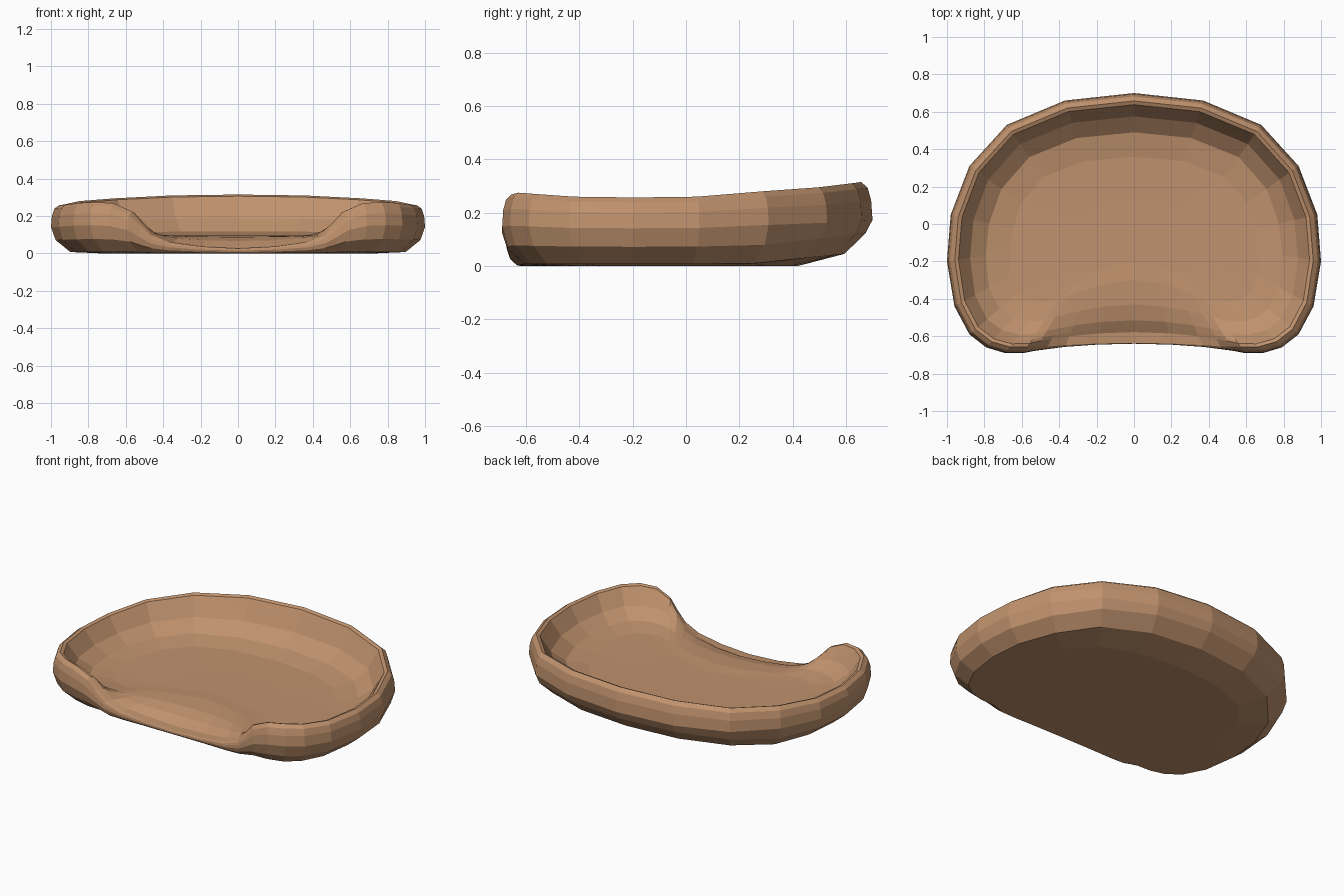
import bpy
import bmesh
from mathutils import Vector

cube = bpy.data.objects.get("Cube")
if cube:
    bpy.data.objects.remove(cube, do_unlink=True)

# One tan fabric for the whole bed
tan = bpy.data.materials.new("tan_fabric")
tan.use_nodes = True
color = (0.53, 0.29, 0.155, 1)
tan.diffuse_color = color
bsdf = next(n for n in tan.node_tree.nodes if n.type == "BSDF_PRINCIPLED")
bsdf.inputs["Base Color"].default_value = color
bsdf.inputs["Roughness"].default_value = 0.9

# Half outline from back centre to front centre: x, y, rim height
half = [
    (0, 0.70, 0.315), (0.37, 0.66, 0.31), (0.68, 0.53, 0.295),
    (0.88, 0.31, 0.28), (0.98, 0.05, 0.26), (1.0, -0.20, 0.257),
    (0.96, -0.44, 0.26), (0.88, -0.59, 0.27), (0.79, -0.66, 0.275),
    (0.69, -0.69, 0.268), (0.59, -0.69, 0.225), (0.53, -0.678, 0.16),
    (0.47, -0.67, 0.10), (0.37, -0.657, 0.06), (0.2, -0.645, 0.037),
    (0, -0.64, 0.027),
]
outline = half + [(-x, y, h) for x, y, h in half[-2:0:-1]]

# Outer wall rows: inset, share of rim height
outer = [(0.28, 0), (0.105, 0.03), (0.025, 0.28), (0, 0.55), (0.005, 0.78),
         (0.018, 0.93), (0.042, 1)]
# Inner wall and floor rows: inset, share of drop from rim to floor
inner = [(0.062, 0.96), (0.085, 0.76), (0.125, 0.42), (0.21, 0.1),
         (0.34, 0)]
FLOOR = 0.095


def moved(x, y, inset):
    """Move an outline point inwards, toward a short spine."""
    p = Vector((x, y))
    inward = (Vector((0.35 * x, -0.1)) - p).normalized()
    return p + inward * inset


bm = bmesh.new()
rings = []

# Outer wall, thinning out at the low front opening
for i, (inset, share) in enumerate(outer):
    ring = []
    for x, y, h in outline:
        thick = min(1, h / 0.24)
        p = moved(x, y, inset if i == 0 else inset * thick)
        z = h * share
        if 0 < i < 3:
            z += max(0, y - 0.3) * 0.09
        ring.append(bm.verts.new((p.x, p.y, z)))
    rings.append(ring)

# Inner wall running down to the floor
for inset, share in inner:
    ring = []
    for x, y, h in outline:
        p = moved(x, y, inset)
        ring.append(bm.verts.new((p.x, p.y, FLOOR + (h - FLOOR) * share)))
    rings.append(ring)

# Shrinking floor ring
rings.append([bm.verts.new((v.co.x * 0.5, v.co.y * 0.5 - 0.05, FLOOR - 0.005))
              for v in rings[-1]])

n = len(outline)
for low, high in zip(rings, rings[1:]):
    for i in range(n):
        j = (i + 1) % n
        bm.faces.new((low[i], low[j], high[j], high[i]))

# Base and floor caps
for ring, z in ((rings[0], 0), (rings[-1], FLOOR - 0.005)):
    centre = bm.verts.new((0, -0.1, z))
    for i in range(n):
        bm.faces.new((ring[i], ring[(i + 1) % n], centre))

bmesh.ops.recalc_face_normals(bm, faces=bm.faces)
mesh = bpy.data.meshes.new("pet_bed")
bm.to_mesh(mesh)
bm.free()
mesh.materials.append(tan)
bed = bpy.data.objects.new("pet_bed", mesh)
bpy.context.collection.objects.link(bed)
